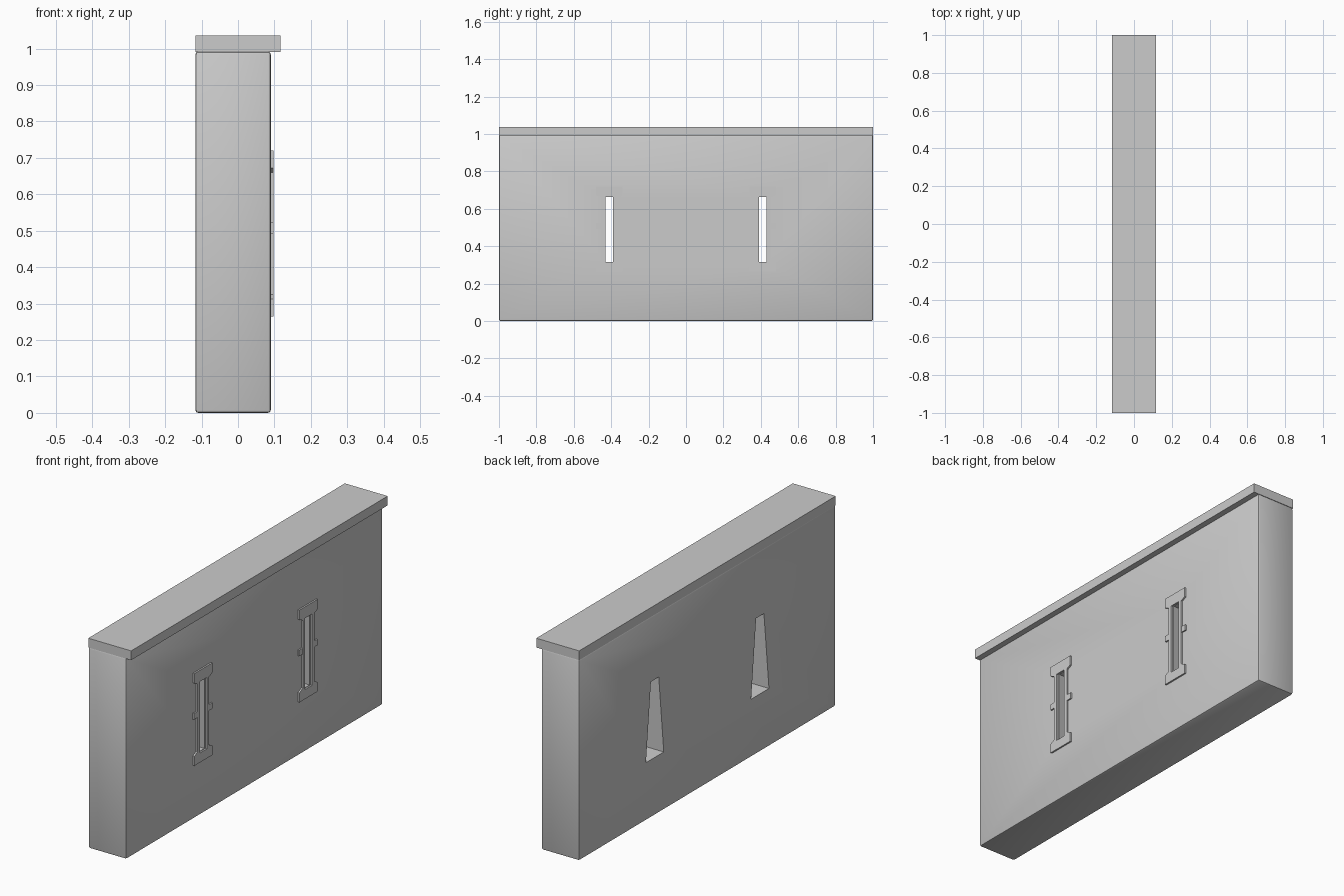
import bpy, bmesh

if "Cube" in bpy.data.objects:
    bpy.data.objects.remove(bpy.data.objects["Cube"])

BACK, FRONT = -0.117, 0.09      # wall faces along x
SLITS = (-0.41, 0.41)           # slit centres along y
hidden = []


def add_mesh(name, bm):
    bmesh.ops.recalc_face_normals(bm, faces=bm.faces[:])
    me = bpy.data.meshes.new(name)
    bm.to_mesh(me)
    bm.free()
    ob = bpy.data.objects.new(name, me)
    bpy.context.collection.objects.link(ob)
    return ob


def loft(name, x0, loop0, x1, loop1):
    """Solid between two matching (y, z) loops placed at x0 and x1."""
    bm = bmesh.new()
    a = [bm.verts.new((x0, y, z)) for y, z in loop0]
    b = [bm.verts.new((x1, y, z)) for y, z in loop1]
    bm.faces.new(a)
    bm.faces.new(b[::-1])
    n = len(a)
    for i in range(n):
        j = (i + 1) % n
        bm.faces.new((a[i], b[i], b[j], a[j]))
    return add_mesh(name, bm)


def rect(y, half, z0, z1):
    return [(y - half, z0), (y + half, z0), (y + half, z1), (y - half, z1)]


def box(name, x0, x1, loop):
    return loft(name, x0, loop, x1, loop)


def cut(ob, cutter):
    cutter.hide_render = True
    m = ob.modifiers.new("cut", 'BOOLEAN')
    m.operation = 'DIFFERENCE'
    m.solver = 'EXACT'
    m.object = cutter
    bpy.context.view_layer.objects.active = ob
    bpy.ops.object.modifier_apply(modifier=m.name)
    bpy.data.objects.remove(cutter)


# Wall body with softened edges
wall = box("wall", BACK, FRONT, rect(0, 1.0, 0.0, 0.992))
bev = wall.modifiers.new("bevel", 'BEVEL')
bev.width = 0.008
bev.segments = 2
bpy.context.view_layer.objects.active = wall
bpy.ops.object.modifier_apply(modifier="bevel")

# Coping slab overhanging the front
box("coping", BACK, 0.117, rect(0, 1.0, 0.99, 1.036))

for y in SLITS:
    # Slit: narrow in front, splayed to a tapered opening behind
    back = [(y - 0.07, 0.285), (y + 0.07, 0.285), (y + 0.031, 0.67), (y - 0.031, 0.67)]
    cut(wall, loft("slit_cutter", BACK - 0.002, back,
                   FRONT + 0.002, rect(y, 0.019, 0.315, 0.662)))

    # I-shaped surround with widened top and bottom
    half = [(0.07, 0.265), (0.07, 0.312), (0.045, 0.325),
            (0.045, 0.66), (0.07, 0.672), (0.07, 0.72)]
    outline = [(y + d, z) for d, z in half] + [(y - d, z) for d, z in half[::-1]]
    frame = box("slit_surround", FRONT - 0.003, FRONT + 0.008, outline)
    cut(frame, box("opening_cutter", FRONT - 0.02, FRONT + 0.02,
                   rect(y, 0.027, 0.312, 0.664)))

    # Small side blocks at mid height
    for s in (-1, 1):
        box("side_block", FRONT - 0.003, FRONT + 0.007,
            rect(y + s * 0.057, 0.015, 0.493, 0.523))

# Smooth the softened wall edges
bpy.ops.object.select_all(action='DESELECT')
wall.select_set(True)
bpy.context.view_layer.objects.active = wall
bpy.ops.object.shade_smooth_by_angle(angle=0.6)
